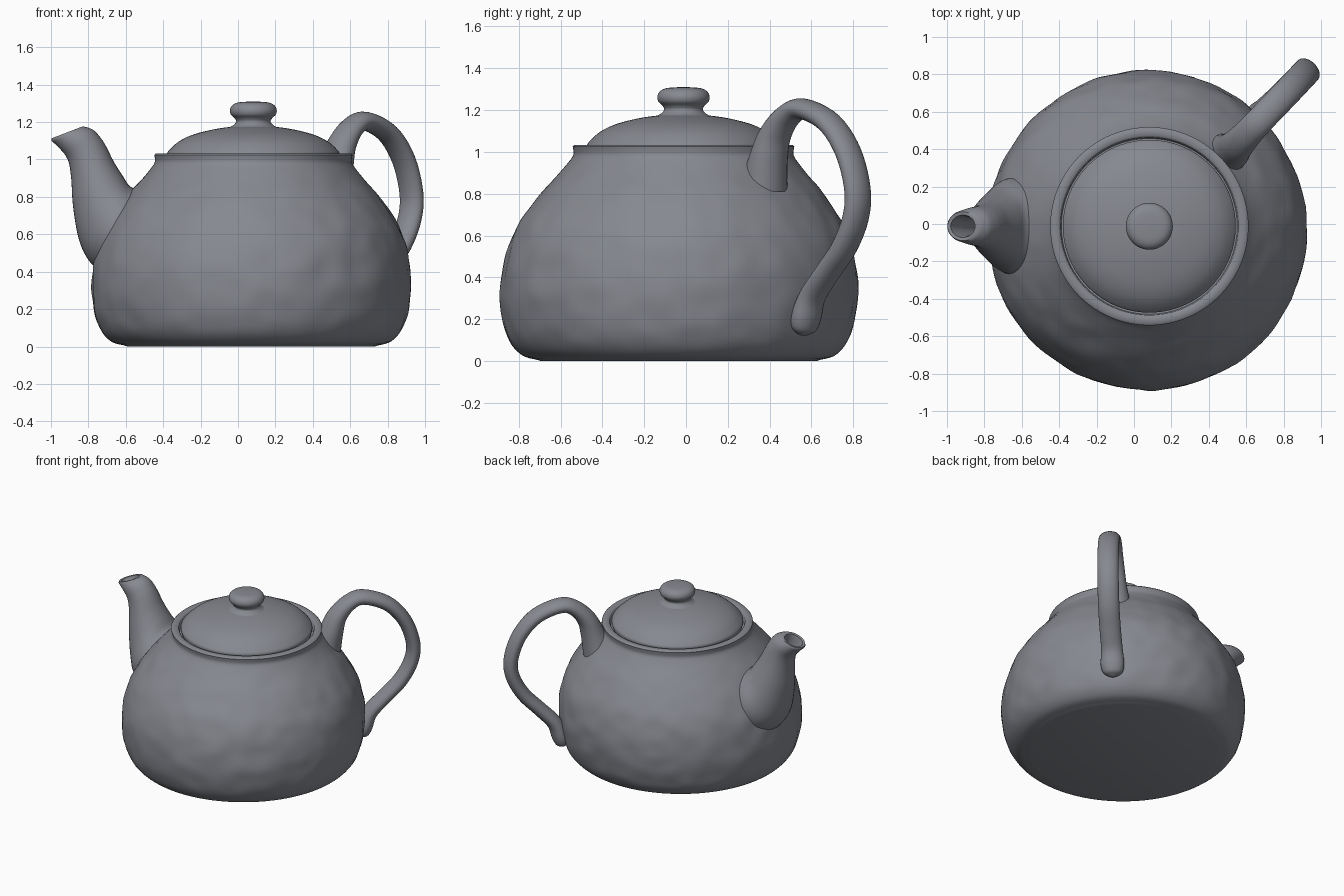
import bpy, bmesh, math
from mathutils import Vector, noise

clay = bpy.data.materials.new("grey_clay")
clay.diffuse_color = (0.24, 0.25, 0.28, 1)


def smooth_path(pts, steps):
    """Catmull-Rom resampling of points of any dimension."""
    pts = [Vector(p) for p in pts]
    out = []
    for i in range(len(pts) - 1):
        p0, p1, p2 = pts[max(i - 1, 0)], pts[i], pts[i + 1]
        p3 = pts[min(i + 2, len(pts) - 1)]
        for k in range(steps):
            t = k / steps
            out.append(0.5 * (2 * p1 + (p2 - p0) * t + (2 * p0 - 5 * p1 + 4 * p2 - p3) * t ** 2
                              + (3 * p1 - p0 - 3 * p2 + p3) * t ** 3))
    return out + [pts[-1]]


def loft(name, rings, sharp=50):
    """Skin a list of equal-length vertex rings and cap both ends."""
    bm = bmesh.new()
    vs = [[bm.verts.new(p) for p in r] for r in rings]
    n = len(vs[0])
    for a, b in zip(vs, vs[1:]):
        for i in range(n):
            bm.faces.new((a[i], a[(i + 1) % n], b[(i + 1) % n], b[i]))
    bm.faces.new(vs[0][::-1])
    bm.faces.new(vs[-1])
    bmesh.ops.recalc_face_normals(bm, faces=bm.faces)
    me = bpy.data.meshes.new(name)
    bm.to_mesh(me)
    bm.free()
    me.polygons.foreach_set("use_smooth", [True] * len(me.polygons))
    me.set_sharp_from_angle(angle=math.radians(sharp))
    me.materials.append(clay)
    ob = bpy.data.objects.new(name, me)
    bpy.context.collection.objects.link(ob)
    return ob


def ellipse(c, u, v, n):
    return [c + u * math.cos(2 * math.pi * i / n) + v * math.sin(2 * math.pi * i / n)
            for i in range(n)]


def lathe(name, profile, n, hammered=0.0):
    """Revolve (radius, z); the axis leans a little as in a hand-thrown pot."""
    rings = []
    for r, z in profile:
        t = min(max((z - 0.3) / 0.7, 0), 1)
        c = Vector((0.07 + 0.012 * t, -0.035 + 0.023 * t, z))
        ring = ellipse(c, Vector((r, 0, 0)), Vector((0, r, 0)), n)
        if hammered and 0.04 < z < 0.96:
            fade = min(1, (z - 0.04) / 0.1, (0.96 - z) / 0.1)
            for p in ring:
                d = Vector((p.x - c.x, p.y - c.y, 0)).normalized()
                p += d * noise.noise(p * 8) * hammered * fade
        rings.append(ring)
    return loft(name, rings)


# Body with rounded foot, domed shoulder and flat collar
outer = smooth_path([(0.68, 0.006), (0.745, 0.025), (0.80, 0.08), (0.835, 0.17), (0.854, 0.30),
                     (0.85, 0.40), (0.832, 0.51), (0.795, 0.62), (0.735, 0.72), (0.66, 0.82),
                     (0.59, 0.90), (0.545, 0.955), (0.527, 0.985), (0.527, 1.01)], 5)
collar = [(0.53, 1.025), (0.522, 1.033), (0.485, 1.033), (0.475, 1.025), (0.47, 0.98), (0.02, 0.97)]
lathe("body", [(0.02, 0.0), (0.66, 0.0)] + [tuple(p) for p in outer] + collar, 128, 0.009)

# Lid
lid = smooth_path([(0.452, 0.985), (0.462, 1.025), (0.45, 1.05), (0.40, 1.095), (0.33, 1.13),
                   (0.24, 1.155), (0.14, 1.172), (0.02, 1.18)], 5)
lathe("lid", [(0.02, 0.98)] + [tuple(p) for p in lid], 96)

# Lid knob with waisted neck
knob = smooth_path([(0.15, 1.165), (0.115, 1.178), (0.093, 1.20), (0.10, 1.22), (0.12, 1.24),
                    (0.125, 1.265), (0.112, 1.29), (0.08, 1.305), (0.01, 1.31)], 5)
lathe("lid_knob", [tuple(p) for p in knob], 64)

# Spout: each section is low x, low z, high x, high z, half width
spout = [(-0.68, 0.35, -0.50, 0.82, 0.27), (-0.79, 0.45, -0.575, 0.855, 0.25),
         (-0.85, 0.57, -0.615, 0.91, 0.20), (-0.882, 0.75, -0.665, 0.99, 0.155),
         (-0.892, 0.90, -0.70, 1.06, 0.125), (-0.91, 1.00, -0.73, 1.11, 0.11),
         (-0.955, 1.06, -0.77, 1.155, 0.10), (-0.998, 1.10, -0.81, 1.173, 0.085)]
sections = [tuple(s) for s in smooth_path(spout, 5)]
# rolled lip and the hollow inside
sections += [(-0.997, 1.113, -0.83, 1.177, 0.077), (-0.98, 1.116, -0.85, 1.168, 0.06),
             (-0.955, 1.08, -0.845, 1.13, 0.052), (-0.90, 0.98, -0.80, 1.04, 0.045),
             (-0.85, 0.85, -0.75, 0.92, 0.04)]
rings = []
for lx, lz, hx, hz, w in sections:
    lo, hi = Vector((lx, -0.012, lz)), Vector((hx, -0.012, hz))
    rings.append(ellipse((lo + hi) / 2, (hi - lo) / 2, Vector((0, w, 0)), 40))
loft("spout", rings)

# Handle: x, y, z, half thickness in the loop plane, half width across it
handle = [(0.49, 0.375, 0.84, 0.11, 0.115), (0.525, 0.395, 0.97, 0.085, 0.10),
          (0.555, 0.425, 1.08, 0.068, 0.088), (0.61, 0.485, 1.17, 0.055, 0.078),
          (0.68, 0.56, 1.205, 0.05, 0.075), (0.80, 0.685, 1.14, 0.05, 0.075),
          (0.885, 0.775, 1.00, 0.05, 0.075), (0.927, 0.82, 0.82, 0.05, 0.075),
          (0.917, 0.81, 0.68, 0.05, 0.075), (0.865, 0.755, 0.54, 0.05, 0.075),
          (0.785, 0.675, 0.42, 0.05, 0.075), (0.71, 0.605, 0.31, 0.053, 0.076),
          (0.68, 0.575, 0.21, 0.06, 0.083), (0.668, 0.565, 0.15, 0.048, 0.066),
          (0.665, 0.562, 0.122, 0.012, 0.018)]
path = smooth_path(handle, 5)
across = Vector((0.715, -0.70, 0)).normalized()
rings = []
for i, p in enumerate(path):
    a, b = path[max(i - 1, 0)], path[min(i + 1, len(path) - 1)]
    tangent = (Vector(b[:3]) - Vector(a[:3])).normalized()
    inward = tangent.cross(across).normalized()
    rings.append(ellipse(Vector(p[:3]), inward * p[3], across * p[4], 28))
loft("handle", rings)
